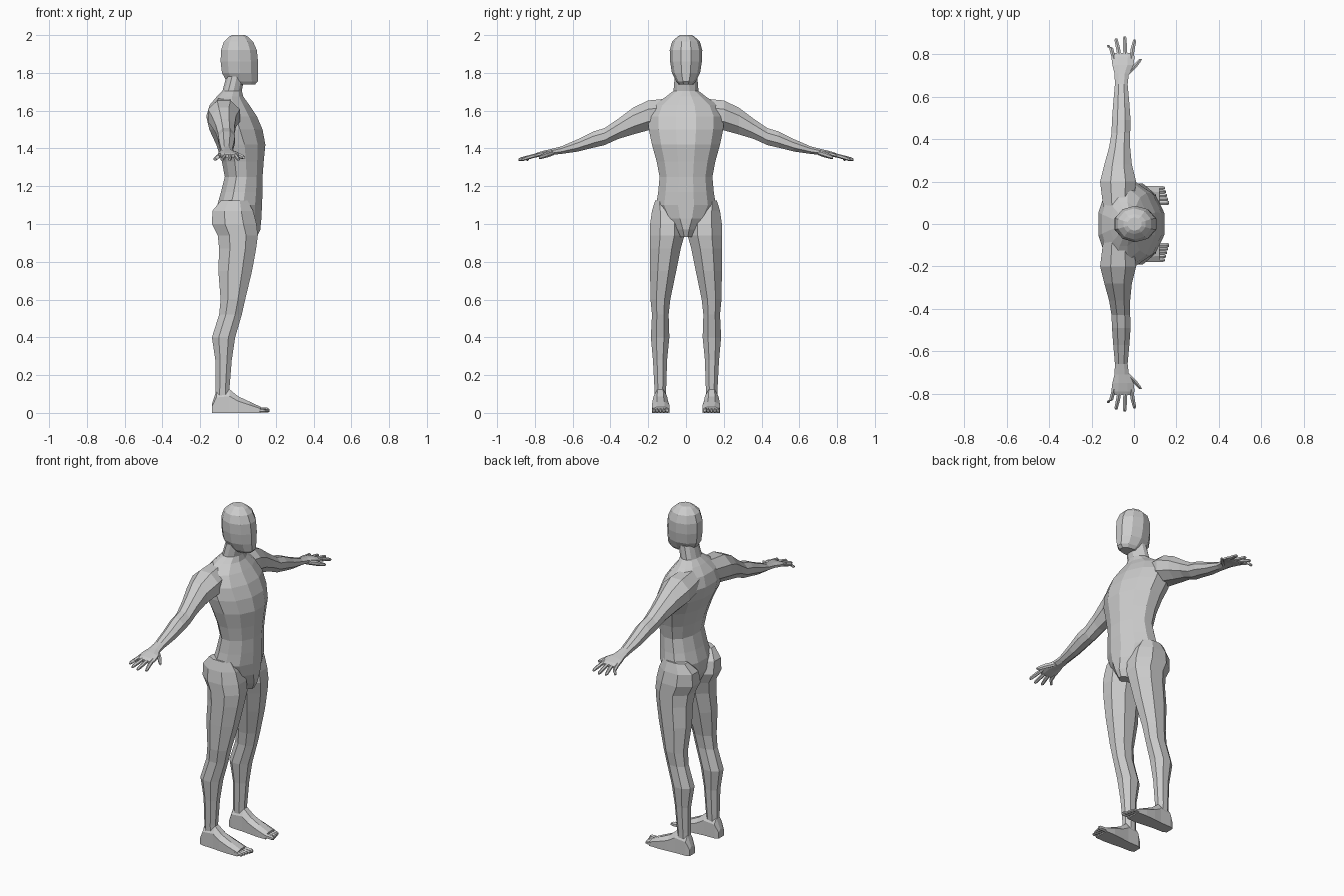
import bpy, bmesh, math

AXES = {'x': (1, 2, 0), 'y': (0, 2, 1), 'z': (0, 1, 2)}   # (first, second, along)


def loft(name, axis, rows, n=8, side=1, mid=0.5, flat=False):
    """Closed low-poly tube through rows (position, a_min, a_max, b_min, b_max)."""
    ia, ib, it = AXES[axis]
    k = 1 / math.cos(math.pi / n)
    bm = bmesh.new()
    rings = []
    for t, a0, a1, b0, b1 in rows:
        am, bmid = a0 + (a1 - a0) * mid, (b0 + b1) / 2
        ring = []
        for i in range(n):
            ang = 2 * math.pi * (i + 0.5) / n
            u, v = k * math.cos(ang), k * math.sin(ang)
            if flat and v < 0:
                v = -1
            p = [0, 0, 0]
            p[ia] = am + u * (a1 - am if u > 0 else am - a0)
            p[ib] = bmid + v * (b1 - b0) / 2
            p[it] = t
            p[1] *= side
            ring.append(bm.verts.new(p))
        rings.append(ring)
    for r, q in zip(rings, rings[1:]):
        for i in range(n):
            j = (i + 1) % n
            bm.faces.new((r[i], r[j], q[j], q[i]))
    bm.faces.new(rings[0])
    bm.faces.new(rings[-1])
    bmesh.ops.recalc_face_normals(bm, faces=bm.faces)
    me = bpy.data.meshes.new(name)
    bm.to_mesh(me)
    bm.free()
    ob = bpy.data.objects.new(name, me)
    bpy.context.collection.objects.link(ob)
    return ob


def tube(name, axis, pts, side):
    """Thin finger or toe through (position, a, b, radius)."""
    return loft(name, axis, [(t, a - r, a + r, b - r, b + r) for t, a, b, r in pts], 6, side)


# torso and neck: (z, back, front, half width)
torso = [(.93, -.03, .10, .035), (.97, -.085, .118, .06), (1.03, -.11, .124, .12),
         (1.10, -.11, .127, .158), (1.17, -.09, .13, .147), (1.25, -.07, .13, .14),
         (1.33, -.085, .136, .155), (1.42, -.115, .145, .18), (1.50, -.152, .13, .197),
         (1.57, -.168, .10, .20), (1.63, -.15, .06, .17), (1.675, -.112, .028, .105),
         (1.705, -.082, .02, .066), (1.78, -.062, .035, .06)]
body = loft("body", 'z', [(z, b, f, -w, w) for z, b, f, w in torso], 12, mid=.42)

# head
head = [(1.738, -.03, .09, .035), (1.755, -.06, .105, .05), (1.80, -.085, .106, .071),
        (1.86, -.092, .106, .08), (1.92, -.09, .10, .082), (1.965, -.075, .08, .07),
        (1.99, -.05, .055, .045), (2.0, -.03, .035, .03)]
parts = [loft("head", 'z', [(z, b, f, -w, w) for z, b, f, w in head], 10)]

# arm and palm: (y, x, z, half depth, half height)
arm = [(.08, -.075, 1.59, .07, .075), (.20, -.075, 1.575, .085, .079),
       (.28, -.075, 1.545, .065, .071), (.36, -.068, 1.503, .05, .053),
       (.43, -.062, 1.463, .044, .045), (.49, -.06, 1.447, .044, .043),
       (.57, -.06, 1.417, .038, .033), (.66, -.06, 1.391, .03, .02),
       (.71, -.058, 1.382, .034, .016), (.75, -.052, 1.375, .05, .014),
       (.79, -.052, 1.365, .055, .012), (.808, -.052, 1.36, .046, .008)]
# fingers: base x, tip x, tip y
fingers = [(-.095, -.121, .845), (-.067, -.084, .876), (-.040, -.044, .886), (-.013, .002, .87)]
# leg: (z, back, front, inner, outer)
leg = [(1.125, -.09, .05, .09, .163), (1.07, -.135, .08, .03, .18), (1.0, -.138, .098, .006, .19),
       (.94, -.107, .105, .008, .19), (.87, -.10, .096, .028, .19), (.75, -.104, .074, .052, .19),
       (.60, -.092, .038, .083, .188), (.52, -.10, .02, .092, .18), (.40, -.138, -.015, .088, .186),
       (.28, -.12, -.033, .10, .175), (.13, -.118, -.045, .105, .167), (.07, -.118, -.045, .108, .165)]
# foot: (x, inner, outer, top)
foot = [(-.137, .112, .162, .05), (-.115, .102, .17, .115), (-.045, .10, .172, .125),
        (0, .095, .177, .088), (.06, .088, .18, .06), (.12, .088, .178, .032)]

for s in (1, -1):
    parts.append(loft("arm", 'y', [(y, x - d, x + d, z - h, z + h) for y, x, z, d, h in arm], 8, s))
    for xb, xt, yt in fingers:
        parts.append(tube("finger", 'y', [(.78, xb, 1.367, .009), (.83, (xb + xt) / 2, 1.354, .0095),
                                          (yt - .008, xt, 1.343, .008), (yt, xt, 1.34, .005)], s))
    parts.append(tube("thumb", 'y', [(.70, -.04, 1.378, .012), (.735, -.005, 1.367, .013),
                                     (.766, .022, 1.356, .010), (.778, .031, 1.352, .006)], s))
    parts.append(loft("leg", 'z', leg, 8, s))
    parts.append(loft("foot", 'x', [(x, a, b, 0, t) for x, a, b, t in foot], 8, s, flat=True))
    for i in range(5):
        y, tip, r = .1 + i * .0175, .166 - .005 * i, (.0115 if i == 0 else .009)
        parts.append(tube("toe", 'x', [(.10, y, .016, r), (tip - .012, y, r + .003, r),
                                       (tip, y, r + .001, r * .6)], s))

# merge every part into one continuous skin
bpy.context.view_layer.objects.active = body
for ob in parts:
    m = body.modifiers.new("union", 'BOOLEAN')
    m.operation, m.solver, m.object = 'UNION', 'EXACT', ob
    bpy.ops.object.modifier_apply(modifier=m.name)
    bpy.data.objects.remove(ob)
